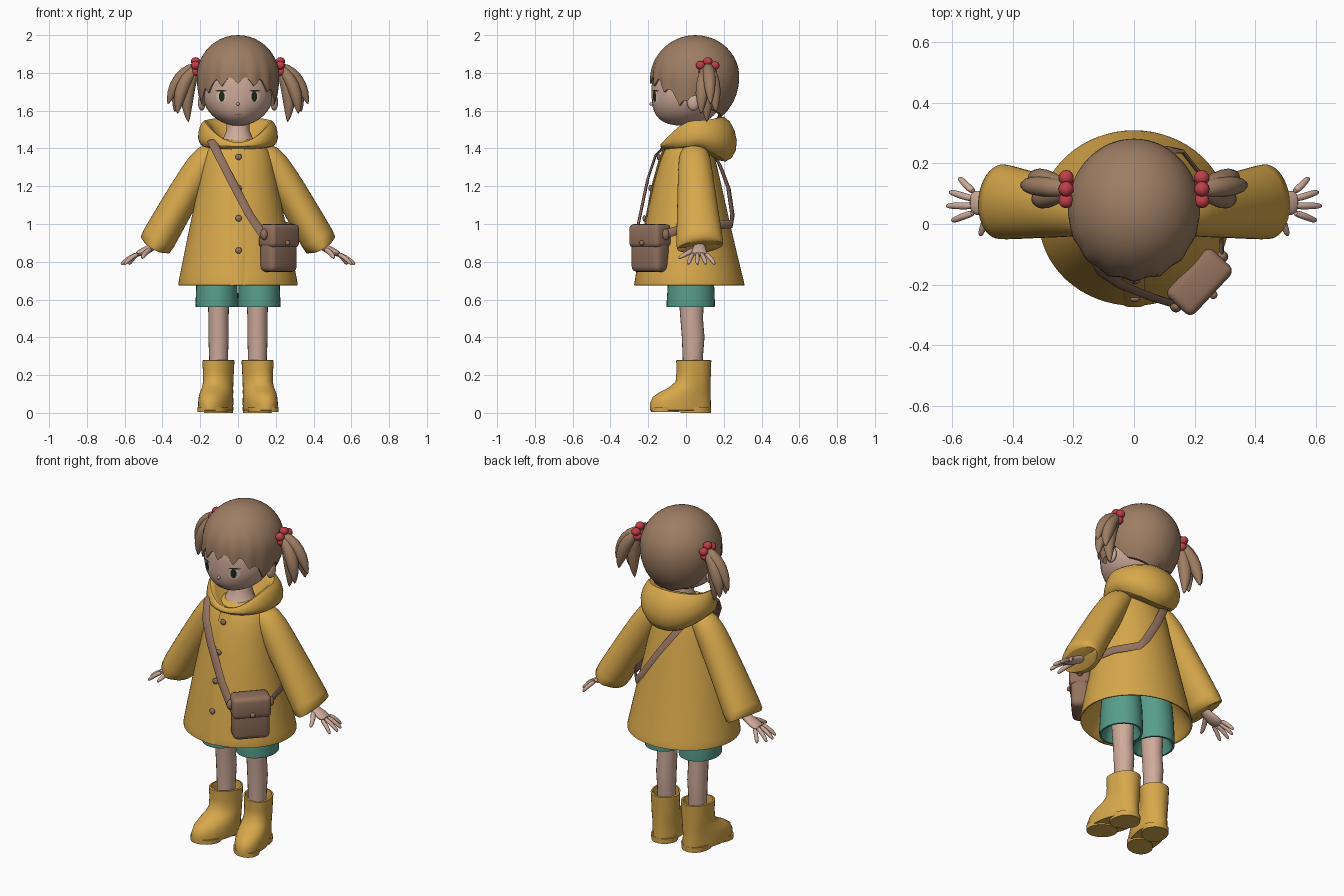
import bpy, bmesh, math, random
from math import sin, cos, pi, radians, sqrt
from mathutils import Vector, Matrix

random.seed(4)


def material(name, r, g, b):
    m = bpy.data.materials.new(name)
    m.diffuse_color = (r, g, b, 1)
    return m


YELLOW = material("raincoat yellow", 0.68, 0.39, 0.07)
HAIR = material("hair brown", 0.34, 0.205, 0.125)
SKIN = material("skin", 0.62, 0.405, 0.325)
TEAL = material("shorts teal", 0.095, 0.34, 0.26)
RED = material("tie red", 0.52, 0.05, 0.065)
BAG = material("bag brown", 0.29, 0.165, 0.11)
DARK = material("eye dark", 0.02, 0.022, 0.008)
WHITE = material("eye white", 0.66, 0.55, 0.48)


def finish(bm, name, mat, mirror=False, sub=0, angle=50):
    bmesh.ops.remove_doubles(bm, verts=bm.verts, dist=1e-5)
    bmesh.ops.recalc_face_normals(bm, faces=bm.faces)
    me = bpy.data.meshes.new(name)
    bm.to_mesh(me)
    bm.free()
    me.materials.append(mat)
    for p in me.polygons:
        p.use_smooth = True
    me.set_sharp_from_angle(angle=radians(angle))
    ob = bpy.data.objects.new(name, me)
    bpy.context.collection.objects.link(ob)
    if mirror:
        ob.modifiers.new("mirror", 'MIRROR').use_mirror_merge = False
    if sub:
        s = ob.modifiers.new("smooth", 'SUBSURF')
        s.levels = s.render_levels = sub
    return ob


def loft(name, rings, mat, **kw):
    """Skin closed rings together and cap both ends."""
    bm = bmesh.new()
    vs = [[bm.verts.new(p) for p in r] for r in rings]
    n = len(vs[0])
    for a, b in zip(vs, vs[1:]):
        for i in range(n):
            bm.faces.new((a[i], a[(i + 1) % n], b[(i + 1) % n], b[i]))
    for r, ring in ((vs[0], rings[0]), (vs[-1], rings[-1])):
        if (Vector(ring[0]) - Vector(ring[n // 2])).length > 1e-4:
            bm.faces.new(r)
    return finish(bm, name, mat, **kw)


def oval(cx, z, rx, y0, y1, n=32):
    return [(cx + rx * sin(2 * pi * i / n), (y0 + y1) / 2 - (y1 - y0) / 2 * cos(2 * pi * i / n), z)
            for i in range(n)]


def tube(name, pts, radii, mat, ref=(0, 1, 0), n=12, **kw):
    """Sweep an ellipse along points; the second radius lies along ref."""
    pts = [Vector(p) for p in pts]
    rings = []
    for i, p in enumerate(pts):
        t = (pts[min(i + 1, len(pts) - 1)] - pts[max(i - 1, 0)]).normalized()
        r = ref(p) if callable(ref) else Vector(ref)
        u = t.cross(r).normalized()
        v = u.cross(t)
        a, b = radii[i] if isinstance(radii, list) else radii
        rings.append([p + a * cos(2 * pi * k / n) * u + b * sin(2 * pi * k / n) * v for k in range(n)])
    return loft(name, rings, mat, **kw)


def ball(name, c, r, mat, **kw):
    bm = bmesh.new()
    bmesh.ops.create_uvsphere(bm, u_segments=16, v_segments=10, radius=1,
                              matrix=Matrix.Translation(c) @ Matrix.Diagonal((*r, 1)))
    return finish(bm, name, mat, **kw)


def lerp_table(x, table):
    for (x0, y0), (x1, y1) in zip(table, table[1:]):
        if x <= x1:
            return y0 + (y1 - y0) * (x - x0) / (x1 - x0)
    return table[-1][1]


# Coat body, hollow under the hem
loft("coat", [oval(0, *r) for r in (
    (0.95, 0.15, -0.12, 0.14), (0.72, 0.285, -0.235, 0.275), (0.675, 0.305, -0.26, 0.30),
    (0.67, 0.32, -0.275, 0.315), (0.70, 0.316, -0.27, 0.307), (0.85, 0.285, -0.243, 0.27),
    (1.0, 0.255, -0.217, 0.235), (1.2, 0.21, -0.178, 0.19), (1.35, 0.185, -0.135, 0.155),
    (1.42, 0.155, -0.10, 0.13), (1.46, 0.08, -0.05, 0.09))], YELLOW, sub=1)
tube("coat_placket", [(0, -0.268, 0.675), (0, -0.24, 0.85), (0, -0.214, 1.0), (0, -0.176, 1.2),
     (0, -0.135, 1.35), (0, -0.105, 1.42)], (0.036, 0.007), YELLOW, ref=(0, -1, 0), n=8)
for z, y in ((0.86, -0.248), (1.03, -0.22), (1.19, -0.188), (1.355, -0.145)):
    ball("coat_button", (0.003, y, z), (0.017, 0.01, 0.017), BAG)

# Sleeves with open cuffs
tube("sleeve", [(0.08, 0.04, 1.40), (0.16, 0.045, 1.365), (0.23, 0.05, 1.25), (0.32, 0.06, 1.10),
     (0.435, 0.073, 0.895), (0.447, 0.075, 0.875), (0.442, 0.075, 0.883), (0.37, 0.065, 1.0)],
     [(0.045, 0.06), (0.078, 0.085), (0.087, 0.095), (0.089, 0.108), (0.095, 0.128),
      (0.091, 0.125), (0.08, 0.112), (0.05, 0.06)], YELLOW, n=20, mirror=True, sub=1)


# Hood: a drooping collar, with front, side and back heights per row
def hood_row(rx, yf, yb, zf, zs, zb, n=40):
    row = []
    for i in range(n):
        a = 2 * pi * i / n
        c = -cos(a)
        z = zs + ((zf if c < 0 else zb) - zs) * abs(c) ** 1.8
        row.append((rx * sin(a), (yf + yb) / 2 + (yb - yf) / 2 * c, z))
    return row


loft("hood", [hood_row(*r) for r in (
    (0.15, -0.08, 0.14, 1.39, 1.40, 1.36), (0.195, -0.12, 0.21, 1.395, 1.41, 1.31),
    (0.217, -0.14, 0.277, 1.41, 1.45, 1.38), (0.207, -0.135, 0.268, 1.425, 1.515, 1.50),
    (0.18, -0.12, 0.20, 1.435, 1.56, 1.59), (0.15, -0.10, 0.15, 1.425, 1.53, 1.55),
    (0.09, -0.05, 0.10, 1.40, 1.42, 1.42))], YELLOW, sub=1)

# Neck and head with a full lower face
loft("neck", [oval(0, 1.40, 0.11, -0.085, 0.11), oval(0, 1.45, 0.08, -0.06, 0.10),
              oval(0, 1.50, 0.06, -0.03, 0.09), oval(0, 1.58, 0.06, -0.03, 0.09)], SKIN)
HZ, HR = 1.70, 0.18


def head_size(z):
    d = min(abs(z - HZ) / HR, 1)
    return 0.19 * sqrt(1 - d * d), 0.192 * (1 - d ** 3) ** (1 / 3)


head_rows = []
for k in range(21):
    z = HZ - HR * cos(pi * k / 20)
    X, Y = head_size(z)
    head_rows.append(oval(0, z, X, 0.01 - Y, 0.01 + X))
loft("head", head_rows, SKIN)
ball("ear", (0.192, 0.04, 1.645), (0.02, 0.035, 0.045), SKIN, mirror=True)
ball("nose", (0, -0.182, 1.635), (0.009, 0.012, 0.009), SKIN)


# Painted face plates that follow the face surface
def face_plate(name, cx, cz, rx, rz, mat, lift, mirror=True):
    bm = bmesh.new()

    def vert(x, z):
        X, Y = head_size(z)
        return bm.verts.new((x, 0.01 - Y * sqrt(1 - (x / X) ** 2) - lift, z))
    mid = vert(cx, cz)
    ring = [vert(cx + rx * cos(pi * i / 10), cz + rz * sin(pi * i / 10)) for i in range(20)]
    for i in range(20):
        bm.faces.new((mid, ring[i], ring[(i + 1) % 20]))
    finish(bm, name, mat, mirror=mirror)


face_plate("eye_white", 0.088, 1.675, 0.028, 0.031, WHITE, 0.003)
face_plate("eye_iris", 0.086, 1.675, 0.015, 0.028, DARK, 0.006)
face_plate("eye_lash", 0.09, 1.705, 0.03, 0.004, DARK, 0.005)
face_plate("mouth", 0, 1.578, 0.018, 0.002, BAG, 0.003, mirror=False)

# Hair cap with a jagged fringe
HAIRLINE = [(0, 1.765), (30, 1.75), (48, 1.72), (65, 1.66), (80, 1.65), (95, 1.69),
            (115, 1.61), (180, 1.555)]
N, ROWS = 80, 16
ends = []
for i in range(N):
    f = abs((i * 360 / N + 180) % 360 - 180)
    tooth = abs((i + 2) % 5 - 2) / 2
    ends.append(lerp_table(f, HAIRLINE) + (0.045 * (tooth - 0.6) * random.uniform(0.7, 1.2) if f < 75 else 0))


def hair_point(i, u, scale=1.0):
    a = 2 * pi * i / N
    front = max(0, cos(a)) ** 0.5
    z = 2.0 - (2.0 - ends[i]) * u ** 1.7
    d = (z - 1.78) / (0.22 if z > 1.78 else 0.265 + 0.25 * front)
    r = sqrt(max(0, 1 - d * d)) * scale
    r *= 1 + front * u ** 3 * (0.02 + 0.025 * (1 - abs((i + 2) % 5 - 2)))
    return (0.218 * r * sin(a), 0.05 - 0.232 * r * cos(a), z)


hair = [[hair_point(i, k / ROWS) for i in range(N)] for k in range(ROWS + 1)]
hair += [[hair_point(i, 1, 0.9) for i in range(N)], [hair_point(i, 0.8, 0.8) for i in range(N)]]
loft("hair_cap", hair, HAIR)

# Pigtails: several tapered locks, gathered by beaded ties
for tip, bulge, w in (((0.372, 0.13, 1.63), (0.315, 0.125, 1.77), 0.036),
                      ((0.335, 0.16, 1.59), (0.30, 0.145, 1.74), 0.042),
                      ((0.32, 0.08, 1.58), (0.295, 0.085, 1.73), 0.04),
                      ((0.262, 0.11, 1.535), (0.268, 0.11, 1.72), 0.042)):
    root, tip, bulge = Vector((0.205, 0.115, 1.83)), Vector(tip), Vector(bulge)
    low = bulge.lerp(tip, 0.55) + Vector((0.008, 0, 0))
    neck = root.lerp(bulge, 0.4) + Vector((0.004, 0, 0.022))
    tube("pigtail_lock", [root, neck, bulge, low, tip],
         [(0.02, 0.022), (0.03, 0.032), (w, w), (w * 0.75, w * 0.75), (0.003, 0.003)],
         HAIR, mirror=True, sub=1)
for k in range(5):
    a = 2 * pi * k / 5 + 0.3
    ball("hair_tie_bead", (0.224, 0.115 + 0.04 * cos(a), 1.83 + 0.03 * sin(a)),
         (0.025, 0.025, 0.023), RED, mirror=True)

# Hands
tube("palm", [(0.40, 0.07, 0.92), (0.455, 0.07, 0.875), (0.50, 0.07, 0.855), (0.545, 0.07, 0.835)],
     [(0.025, 0.03), (0.022, 0.03), (0.022, 0.044), (0.014, 0.042)], SKIN, mirror=True, sub=1)
for y0, x1, y1 in ((0.104, 0.58, 0.15), (0.082, 0.61, 0.105), (0.06, 0.62, 0.06), (0.038, 0.603, 0.012)):
    tube("finger", [(0.525, y0, 0.845), ((0.53 + x1) / 2, (y0 + y1) / 2, 0.822), (x1 - 0.008, y1, 0.793),
         (x1, y1, 0.785)], [(0.013, 0.013), (0.013, 0.013), (0.011, 0.011), (0.004, 0.004)],
         SKIN, n=8, mirror=True, sub=1)
tube("thumb", [(0.46, 0.055, 0.868), (0.49, 0.015, 0.85), (0.505, -0.03, 0.825), (0.508, -0.04, 0.818)],
     [(0.018, 0.018), (0.015, 0.015), (0.012, 0.012), (0.004, 0.004)], SKIN,
     ref=(0, 0, 1), n=8, mirror=True, sub=1)

# Shorts, legs and boots
loft("shorts_leg", [oval(0.112, *r) for r in (
    (0.68, 0.06, -0.04, 0.09), (0.575, 0.095, -0.08, 0.13), (0.56, 0.102, -0.09, 0.14),
    (0.56, 0.112, -0.102, 0.152), (0.58, 0.113, -0.103, 0.153), (0.70, 0.108, -0.095, 0.148),
    (0.85, 0.10, -0.08, 0.13))], TEAL, mirror=True)
loft("leg", [oval(0.103, *r, n=20) for r in (
    (0.20, 0.048, -0.015, 0.085), (0.30, 0.05, -0.018, 0.09), (0.40, 0.054, -0.022, 0.098),
    (0.50, 0.053, -0.03, 0.09), (0.70, 0.062, -0.045, 0.10))], SKIN, mirror=True)


def boot_ring(z, rx, y0, y1):
    """Oval whose front swings outwards towards the toe."""
    return [(x + max(0, 0.06 - y) * 0.2, y, z) for x, y, z in oval(0.1, z, rx, y0, y1)]


loft("boot", [boot_ring(*r) for r in (
    (0.012, 0.07, -0.175, 0.12), (0.014, 0.085, -0.19, 0.132), (0.05, 0.088, -0.192, 0.132),
    (0.085, 0.086, -0.175, 0.13), (0.11, 0.084, -0.14, 0.13), (0.135, 0.08, -0.09, 0.13),
    (0.165, 0.078, -0.055, 0.13), (0.22, 0.08, -0.05, 0.132), (0.278, 0.083, -0.052, 0.134),
    (0.28, 0.073, -0.042, 0.124), (0.20, 0.065, -0.035, 0.115))], YELLOW, mirror=True)
loft("boot_heel", [boot_ring(0, 0.075, -0.03, 0.132), boot_ring(0.03, 0.078, -0.03, 0.132)],
     YELLOW, mirror=True)
loft("boot_sole", [boot_ring(0.004, 0.078, -0.185, -0.035), boot_ring(0.03, 0.08, -0.185, -0.035)],
     YELLOW, mirror=True)

# Shoulder bag, turned towards the front corner
TURN = Matrix.Translation((0.215, -0.19, 0)) @ Matrix.Rotation(radians(47), 4, 'Z')


def bag_box(name, size, centre, bevel):
    bm = bmesh.new()
    bmesh.ops.create_cube(bm, size=1, matrix=Matrix.Translation(centre) @ Matrix.Diagonal((*size, 1)))
    bmesh.ops.bevel(bm, geom=bm.edges[:], offset=bevel, segments=3, profile=0.5, affect='EDGES')
    bm.transform(TURN)
    finish(bm, name, BAG, angle=40)


bag_box("bag_body", (0.205, 0.105, 0.245), (0, 0, 0.868), 0.03)
bag_box("bag_flap", (0.215, 0.12, 0.125), (0, -0.002, 0.937), 0.025)
ball("bag_button", TURN @ Vector((0, -0.064, 0.9)), (0.014, 0.014, 0.014), BAG)
for s in (-1, 1):
    ball("bag_strap_loop", TURN @ Vector((s * 0.112, 0.0, 0.945)), (0.02, 0.02, 0.03), BAG)
tube("bag_strap", [(0.135, -0.265, 0.94), (0.06, -0.242, 1.05), (-0.04, -0.202, 1.24), (-0.10, -0.162, 1.36),
     (-0.14, -0.09, 1.44), (-0.14, 0.03, 1.46), (-0.11, 0.13, 1.40), (-0.05, 0.18, 1.31),
     (0.03, 0.225, 1.19), (0.12, 0.245, 1.05), (0.16, 0.24, 1.0), (0.25, 0.125, 0.99),
     (0.287, 0, 0.98), (0.29, -0.10, 0.95)], (0.023, 0.007), BAG,
     ref=lambda p: p - Vector((0, 0.02, 1.0)), n=8)
